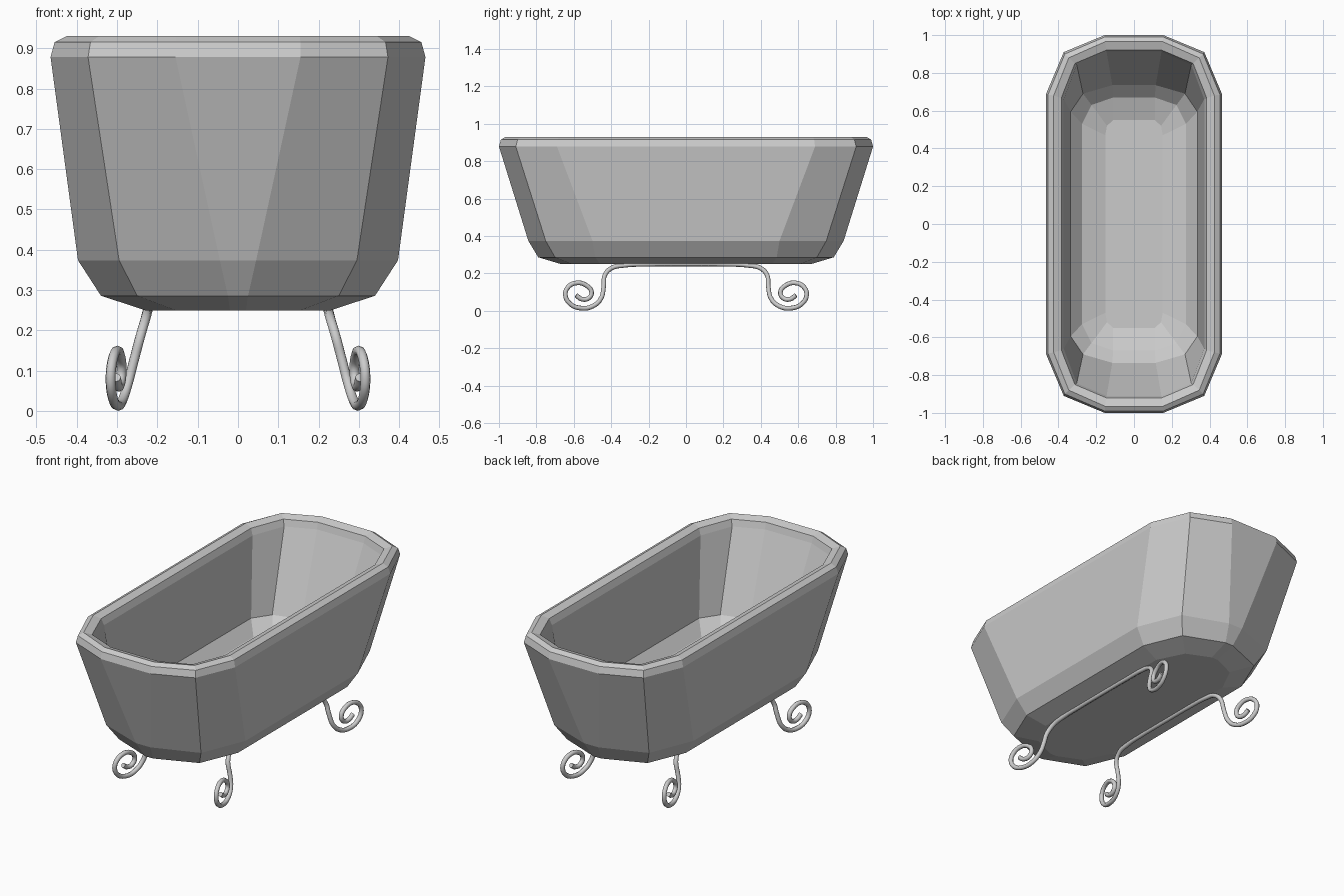
import bpy, bmesh

if "Cube" in bpy.data.objects:
    bpy.data.objects.remove(bpy.data.objects["Cube"])


def make_object(name, bm):
    bmesh.ops.recalc_face_normals(bm, faces=bm.faces)
    me = bpy.data.meshes.new(name)
    bm.to_mesh(me)
    bm.free()
    ob = bpy.data.objects.new(name, me)
    bpy.context.collection.objects.link(ob)
    return ob


def ring(bm, z, pts):
    """12-sided ring from three corner points of one quadrant."""
    a = [(x, y) for x, y in reversed(pts)]
    loop = a + [(-x, y) for x, y in reversed(a)]
    loop += [(-x, -y) for x, y in a] + [(x, -y) for x, y in reversed(a)]
    return [bm.verts.new((x, y, z)) for x, y in loop]


# Tub shell: from the outside base, up over the rim, down to the inner floor
sections = [
    (.25, [(.02, .67), (.155, .61), (.23, .46)]),
    (.286, [(.025, .79), (.25, .70), (.34, .485)]),
    (.374, [(.045, .843), (.295, .75), (.397, .50)]),
    (.878, [(.155, 1.0), (.372, .91), (.465, .69)]),
    (.915, [(.155, .99), (.366, .90), (.455, .685)]),
    (.93, [(.153, .965), (.345, .88), (.425, .68)]),
    (.916, [(.148, .92), (.313, .85), (.385, .667)]),
    (.88, [(.145, .91), (.303, .843), (.372, .66)]),
    (.45, [(.115, .735), (.27, .69), (.335, .595)]),
    (.385, [(.11, .67), (.225, .63), (.275, .53)]),
    (.345, [(.11, .55), (.143, .52), (.152, .47)]),
]
bm = bmesh.new()
rings = [ring(bm, z, p) for z, p in sections]
for r, s in zip(rings, rings[1:]):
    for i in range(12):
        j = (i + 1) % 12
        bm.faces.new((r[i], r[j], s[j], s[i]))
bm.faces.new(rings[0])
bm.faces.new(rings[-1])
make_object("tub", bm)

# Scrolled foot rails: half path, mirrored front to back
half = [
    (.224, .20, .249), (.226, .33, .243), (.230, .40, .227), (.241, .434, .19),
    (.257, .44, .13), (.274, .455, .065), (.288, .50, .024), (.300, .56, .014),
    (.312, .62, .038), (.316, .645, .085), (.311, .63, .127), (.301, .585, .149),
    (.292, .535, .137), (.289, .505, .10), (.292, .52, .068), (.298, .555, .062),
    (.303, .588, .083),
]
path = [(x, -y, z) for x, y, z in reversed(half)] + [(.224, 0, .25)] + half
for side, sx in (("left", -1), ("right", 1)):
    cu = bpy.data.curves.new(side + "_foot_rail", 'CURVE')
    cu.dimensions = '3D'
    cu.bevel_depth = .0125
    cu.bevel_resolution = 2
    cu.resolution_u = 5
    cu.use_fill_caps = True
    sp = cu.splines.new('BEZIER')
    sp.bezier_points.add(len(path) - 1)
    for bp, (x, y, z) in zip(sp.bezier_points, path):
        bp.co = (sx * x, y, z)
        bp.handle_left_type = bp.handle_right_type = 'AUTO'
    sp.use_smooth = True
    ob = bpy.data.objects.new(side + "_foot_rail", cu)
    bpy.context.collection.objects.link(ob)
